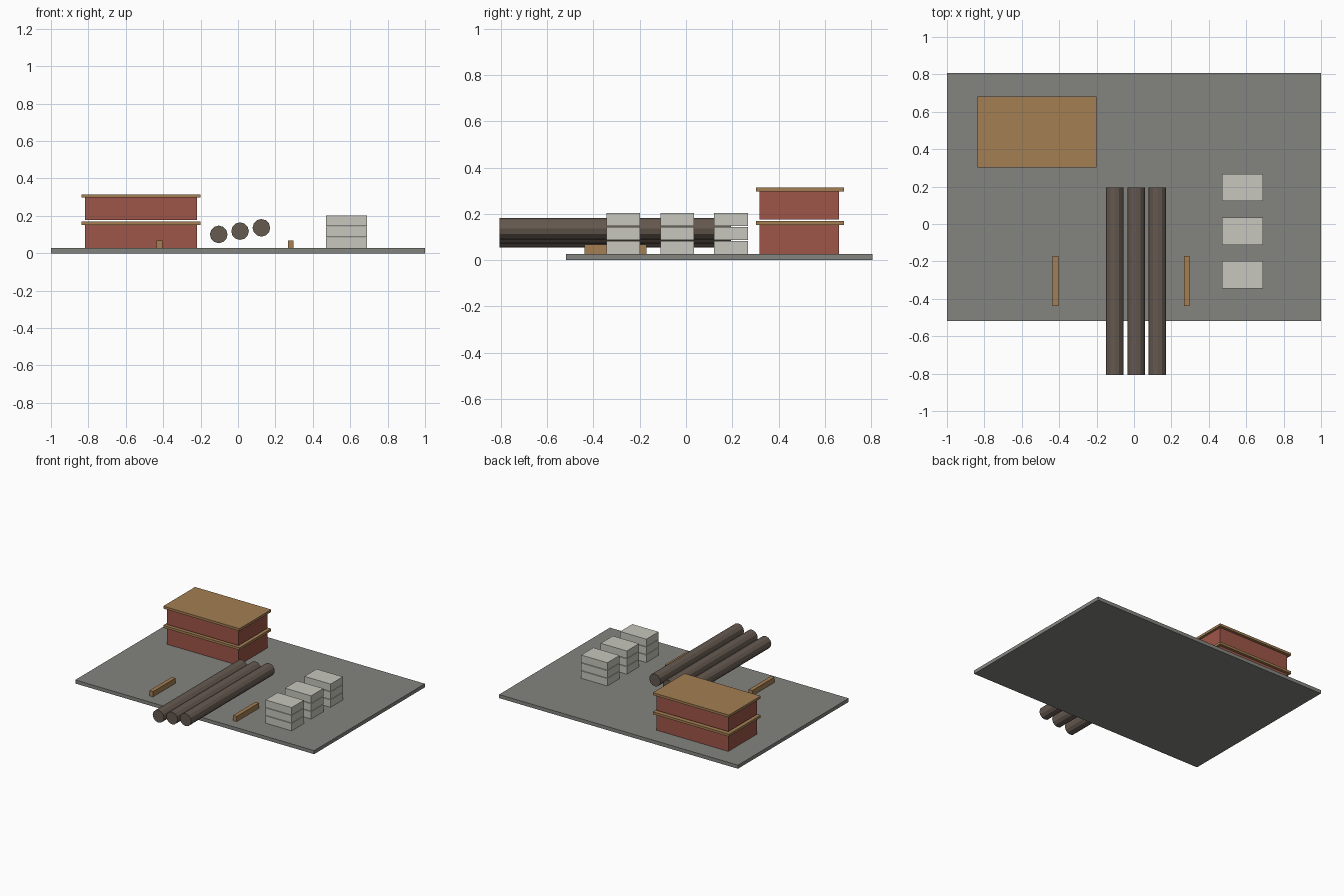
import bpy, math

if "Cube" in bpy.data.objects:
    bpy.data.objects.remove(bpy.data.objects["Cube"])

def material(name, rgb):
    m = bpy.data.materials.new(name)
    m.diffuse_color = (*rgb, 1)
    m.use_nodes = True
    m.node_tree.nodes["Principled BSDF"].inputs["Base Color"].default_value = m.diffuse_color
    return m

concrete = material("concrete", (0.23, 0.23, 0.21))
brick = material("brick", (0.34, 0.09, 0.065))
timber = material("timber", (0.37, 0.21, 0.085))
bark = material("bark", (0.13, 0.10, 0.08))
stone = material("stone", (0.57, 0.57, 0.51))

def box(name, x, y, z, mat):
    """Box spanning the given (min, max) ranges."""
    bpy.ops.mesh.primitive_cube_add(size=1, location=[sum(r) / 2 for r in (x, y, z)])
    o = bpy.context.object
    o.name = name
    o.scale = [r[1] - r[0] for r in (x, y, z)]
    bpy.ops.object.transform_apply(location=False, rotation=False, scale=True)
    o.data.materials.append(mat)
    return o

TOP = 0.027

# yard slab
box("yard_slab", (-1, 1), (-0.518, 0.807), (0, TOP), concrete)

# two brick stacks, each capped by a board
for label, z0, z1 in (("lower", TOP, 0.152), ("upper", 0.177, 0.297)):
    box(label + "_brick_stack", (-0.818, -0.218), (0.317, 0.662), (z0, z1), brick)
    box(label + "_board", (-0.838, -0.2), (0.303, 0.683), (z1, z1 + 0.018), timber)

# logs, each a little higher than the last
for i in range(3):
    bpy.ops.mesh.primitive_cylinder_add(
        vertices=12, radius=0.047, depth=1.0,
        location=(-0.103 + 0.114 * i, -0.306, 0.101 + 0.0175 * i),
        rotation=(math.pi / 2, 0, 0))
    log = bpy.context.object
    log.name = f"log_{i + 1}"
    log.data.materials.append(bark)

# timber chocks beside the logs
for side, x in (("left", -0.42), ("right", 0.281)):
    box(side + "_chock", (x - 0.015, x + 0.015), (-0.438, -0.171), (TOP, 0.067), timber)

# three piles of three stone blocks
for i in range(3):
    yc = -0.271 + 0.233 * i
    for k in range(3):
        z = TOP + 0.06 * k
        box(f"block_{i + 1}_{k + 1}", (0.471, 0.69), (yc - 0.073, yc + 0.073),
            (z, z + 0.056), stone)
